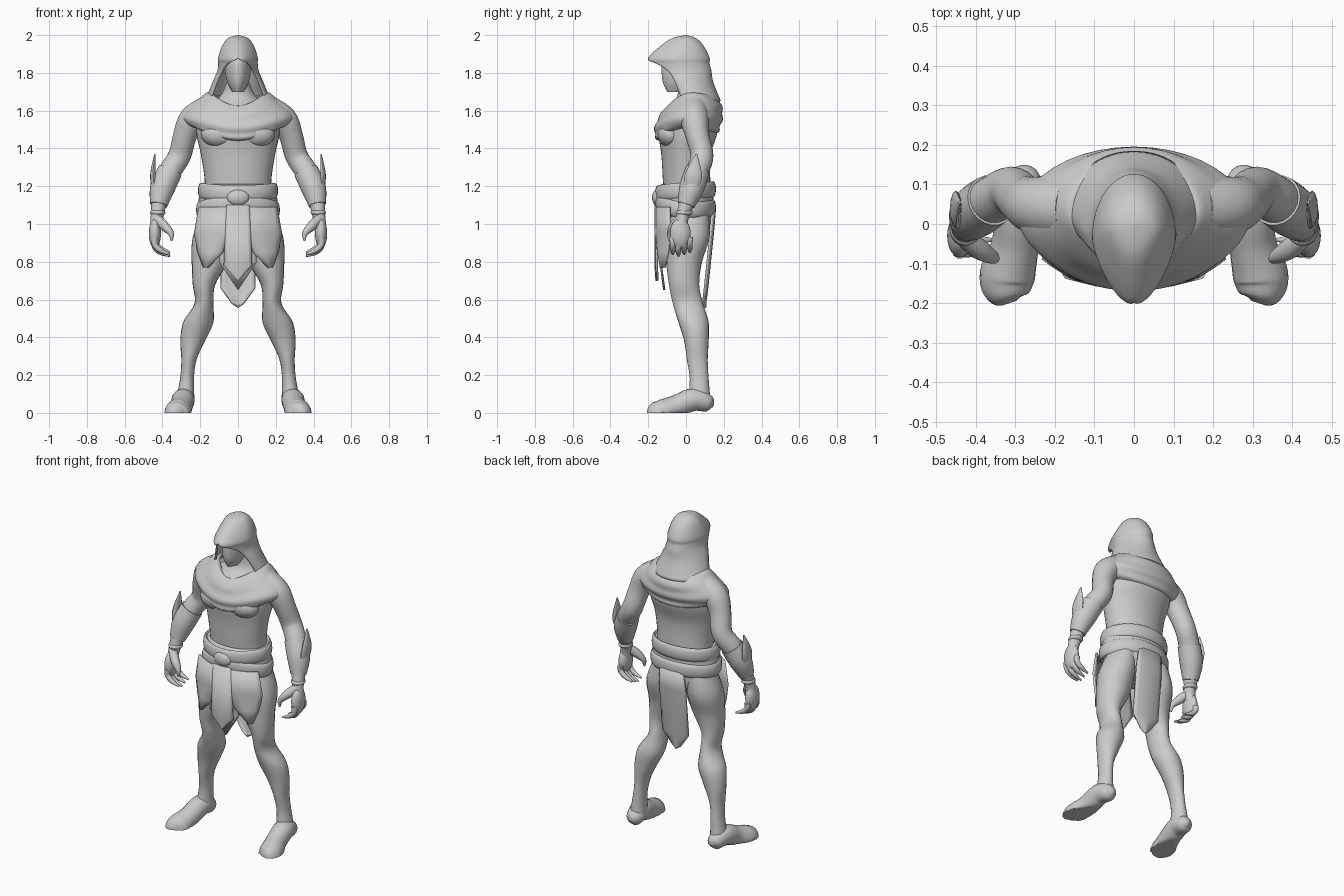
import bpy, bmesh, math
from mathutils import Vector, Matrix

old = bpy.data.objects.get("Cube")
if old:
    bpy.data.objects.remove(old)

clay = bpy.data.materials.new("plain grey")
clay.use_nodes = True
GREY = (.6, .6, .6, 1)
clay.diffuse_color = GREY
clay.node_tree.nodes["Principled BSDF"].inputs["Base Color"].default_value = GREY


def smooth_rows(rows, steps=5):
    """Catmull-Rom interpolation through rows of numbers."""
    out = []
    last = len(rows) - 1
    for i in range(last):
        before, start, end, after = (rows[max(0, min(last, i + k))] for k in (-1, 0, 1, 2))
        for s in range(steps):
            t = s / steps
            row = []
            for a, b, c, d in zip(before, start, end, after):
                tangent_in, tangent_out = (c - a) / 2, (d - b) / 2
                ease = t * t * (3 - 2 * t)
                row.append(b + (c - b) * ease + tangent_in * t * (1 - t) ** 2
                           - tangent_out * t * t * (1 - t))
            out.append(row)
    out.append(list(rows[-1]))
    return out


def finish(name, bm, mirror=False, thick=0):
    """Turn a bmesh into a smooth grey object, mirrored or thickened if asked."""
    bmesh.ops.recalc_face_normals(bm, faces=bm.faces)
    mesh = bpy.data.meshes.new(name)
    bm.to_mesh(mesh)
    bm.free()
    mesh.materials.append(clay)
    ob = bpy.data.objects.new(name, mesh)
    bpy.context.collection.objects.link(ob)
    if thick:
        shell = ob.modifiers.new("thickness", "SOLIDIFY")
        shell.thickness = thick
        shell.offset = 0
    if mirror:
        ob.modifiers.new("mirror", "MIRROR").use_mirror_merge = False
    bpy.ops.object.select_all(action="DESELECT")
    ob.select_set(True)
    bpy.context.view_layer.objects.active = ob
    bpy.ops.object.shade_smooth_by_angle(angle=math.radians(50))


def skin(name, rings, wrap=True, caps=True, mirror=False, thick=0):
    """Bridge rings of points into one surface."""
    bm = bmesh.new()
    loops = [[bm.verts.new(p) for p in ring] for ring in rings]
    n = len(loops[0])
    for low, high in zip(loops, loops[1:]):
        for i in range(n if wrap else n - 1):
            j = (i + 1) % n
            bm.faces.new((low[i], low[j], high[j], high[i]))
    if caps:
        bm.faces.new(loops[0][::-1])
        bm.faces.new(loops[-1])
    bmesh.ops.remove_doubles(bm, verts=bm.verts, dist=.0003)
    finish(name, bm, mirror, thick)


def oval(half, front, back, side_z, front_z, back_z, gap=0, point=0, wrap=True, n=40):
    """Ring with its own side, front and back heights, optionally open in front."""
    gap = max(gap, 0)
    middle, depth = (front + back) / 2, (back - front) / 2
    points = []
    for i in range(n):
        a = gap + (math.tau - 2 * gap) * i / (n if wrap else n - 1)
        c = math.cos(a)
        z = side_z + ((front_z if c > 0 else back_z) - side_z) * c * c
        points.append((half * math.sin(a) * (1 - point * max(c, 0)), middle - depth * c, z))
    return points


def body(name, rows, point=0):
    """Upright solid from rows of half width, front, back and height."""
    skin(name, [oval(*r, r[-1], r[-1], point=point) for r in smooth_rows(rows)])


def tube(name, rows, level=False, floor=-1, n=20):
    """Mirrored limb from rows of x, y, z, radius and optional second radius."""
    rows = smooth_rows(rows)
    path = [Vector(r[:3]) for r in rows]
    rings = []
    for i, (centre, row) in enumerate(zip(path, rows)):
        along = path[min(i + 1, len(path) - 1)] - path[max(i - 1, 0)]
        along = Vector((0, 0, -1)) if level else along.normalized()
        u = (Vector((1, 0, 0)) - along * along.x).normalized()
        v = along.cross(u)
        ring = []
        for k in range(n):
            a = math.tau * k / n
            p = centre + u * row[3] * math.cos(a) + v * row[-1] * math.sin(a)
            p.z = max(p.z, floor)
            ring.append(p)
        rings.append(ring)
    skin(name, rings, mirror=True)


def ball(name, centre, radii, mirror=False):
    """Ellipsoid."""
    bm = bmesh.new()
    place = Matrix.Translation(centre) @ Matrix.Diagonal((*radii, 1))
    bmesh.ops.create_uvsphere(bm, u_segments=24, v_segments=16, radius=1, matrix=place)
    finish(name, bm, mirror)


def cloth(name, rows, bow=0, slant=0, mirror=False):
    """Hanging panel from rows of middle x, half width, y and height."""
    rings = []
    for x, half, y, z in rows:
        across = [k / 4 - 1 for k in range(9)]
        rings.append([(x + half * s, y + slant * half * s + bow * (1 - s * s), z) for s in across])
    skin(name, rings, wrap=False, caps=False, mirror=mirror, thick=.012)


def roll(name, half, front, back, side_z, front_z, back_z, bulge, height):
    """Rolled sash around the hips."""
    rings = []
    for k in range(13):
        a = math.tau * k / 12
        out, up = bulge * math.cos(a), height * math.sin(a)
        rings.append(oval(half + out, front - out, back + out, side_z + up, front_z + up, back_z + up))
    skin(name, rings, caps=False)


# Torso, chest muscles, neck and masked head
body("torso", [(.1, -.05, .1, .92), (.19, -.1, .14, 1), (.175, -.12, .13, 1.2), (.195, -.13, .13, 1.36),
               (.22, -.145, .165, 1.48), (.21, -.13, .17, 1.58), (.1, -.05, .14, 1.67),
               (.06, -.04, .08, 1.75)])
ball("chest_muscles", (.095, -.08, 1.475), (.1, .07, .07), mirror=True)
body("masked_head", [(.03, -.1, 0, 1.7), (.06, -.125, .06, 1.76), (.07, -.125, .08, 1.86),
                     (.05, -.08, .06, 1.93)], point=.2)

# Hood with an open, peaked front
hood = [(0, 0, 0, 1.995, 0), (.05, -.07, .05, 1.98, 0), (.08, -.13, .09, 1.94, 0), (.1, -.195, .12, 1.88, 0),
        (.1, -.19, .12, 1.85, .7), (.105, -.18, .13, 1.81, 1.1), (.13, -.16, .14, 1.75, 1.25),
        (.17, -.12, .18, 1.65, 1.25)]
skin("hood", [oval(*r[:4], r[3], r[3], gap=r[4], point=.3, wrap=False) for r in smooth_rows(hood)],
     wrap=False, caps=False, thick=.01)

# Cowl draped lower in front, rippled into folds and tucked against the chest
cowl = [(.14, -.07, .13, 1.68), (.165, -.1, .16, 1.69), (.21, -.13, .185, 1.65), (.27, -.155, .19, 1.6),
        (.29, -.162, .18, 1.56), (.26, -.155, .17, 1.525), (.21, -.13, .15, 1.51)]
rings = []
for i, (half, front, back, z) in enumerate(smooth_rows(cowl)):
    fold = .004 * math.sin(i * .8)
    rings.append(oval(half, front - fold, back + fold, z, z - .07, z - .03, point=.15))
skin("cowl", rings, caps=False, thick=.01)

# Arms, hands and fingers
arm = [(.16, .04, 1.6, .08), (.24, .045, 1.55, .075), (.28, .06, 1.47, .063), (.31, .085, 1.36, .06),
       (.36, .06, 1.28, .06), (.4, .03, 1.19, .06), (.42, 0, 1.1, .04), (.43, -.02, 1.03, .033),
       (.44, -.02, .97, .03)]
tube("arms", arm)
ball("palms", (.44, -.03, .95), (.032, .055, .08), mirror=True)
for i, name in enumerate(("index", "middle", "ring", "little")):
    y = -.07 + .03 * i
    lift = .01 * abs(i - 1)
    tube(name + "_fingers", [(.44, y, .93, .018), (.44, y, .88 + lift, .016),
                             (.41, y, .85 + lift, .014), (.36, y, .83 + lift, .005)], n=10)
tube("thumbs", [(.43, -.03, 1.03, .025), (.39, -.065, .99, .026), (.355, -.085, .95, .016),
                (.352, -.09, .91, .005)], n=10)

# Forearm guards follow the arm, with a raised point outside
tube("forearm_guards", [(x, y, z, r + .006) for x, y, z, r in arm[4:7]])
tube("guard_points", [(.44, .02, 1.17, .015, .035), (.45, .04, 1.26, .015, .045),
                      (.44, .055, 1.37, .003, .004)], n=12)
ball("wrist_straps", (.425, -.01, 1.06), (.041, .045, .02), mirror=True)

# Legs and feet
tube("legs", [(.11, .02, 1.06, .08, .1), (.14, .01, .93, .1, .115), (.15, -.01, .8, .095, .095),
              (.18, -.01, .68, .06, .08), (.18, .01, .58, .05, .08), (.21, .04, .48, .08, .08),
              (.24, .055, .38, .065, .065), (.26, .06, .28, .04, .055), (.27, .07, .18, .037, .05),
              (.28, .07, .06, .05, .06)], level=True)
tube("feet", [(.28, .145, .04, .01), (.28, .12, .05, .045), (.29, .04, .07, .06), (.3, -.05, .035, .06),
              (.32, -.13, 0, .07), (.32, -.18, 0, .055), (.315, -.2, 0, .02)], floor=0)

# Waist wrap, sashes dipping towards the knot
body("waist_wrap", [(.17, -.1, .13, 1), (.21, -.14, .145, 1.08), (.195, -.14, .14, 1.2),
                    (.17, -.11, .12, 1.205)])
for i, name in enumerate(("lower", "upper")):
    z = 1.075 + .1 * i
    roll(name + "_sash", .208 - .01 * i, -.15, .145, z, (z + 1.15) / 2, z + .01, .014, .042)
ball("sash_knot", (0, -.15, 1.14), (.06, .03, .045))

# Hanging cloth panels
cloth("front_panel", [(0, .06, -.155, 1.1), (0, .075, -.155, .78), (0, 0, -.15, .7)], bow=-.006)
cloth("under_panel", [(0, .08, -.14, 1), (0, .1, -.135, .8), (0, 0, -.115, .65)])
cloth("side_flaps", [(.125, .08, -.12, 1.09), (.14, .09, -.12, .95), (.145, .065, -.12, .85),
                     (.17, .01, -.115, .77)], bow=-.018, slant=.4, mirror=True)
cloth("back_panel", [(0, .08, .14, 1.07), (0, .09, .13, .95), (0, .09, .1, .66), (0, .03, .09, .58),
                     (0, 0, .09, .56)], bow=.012)
